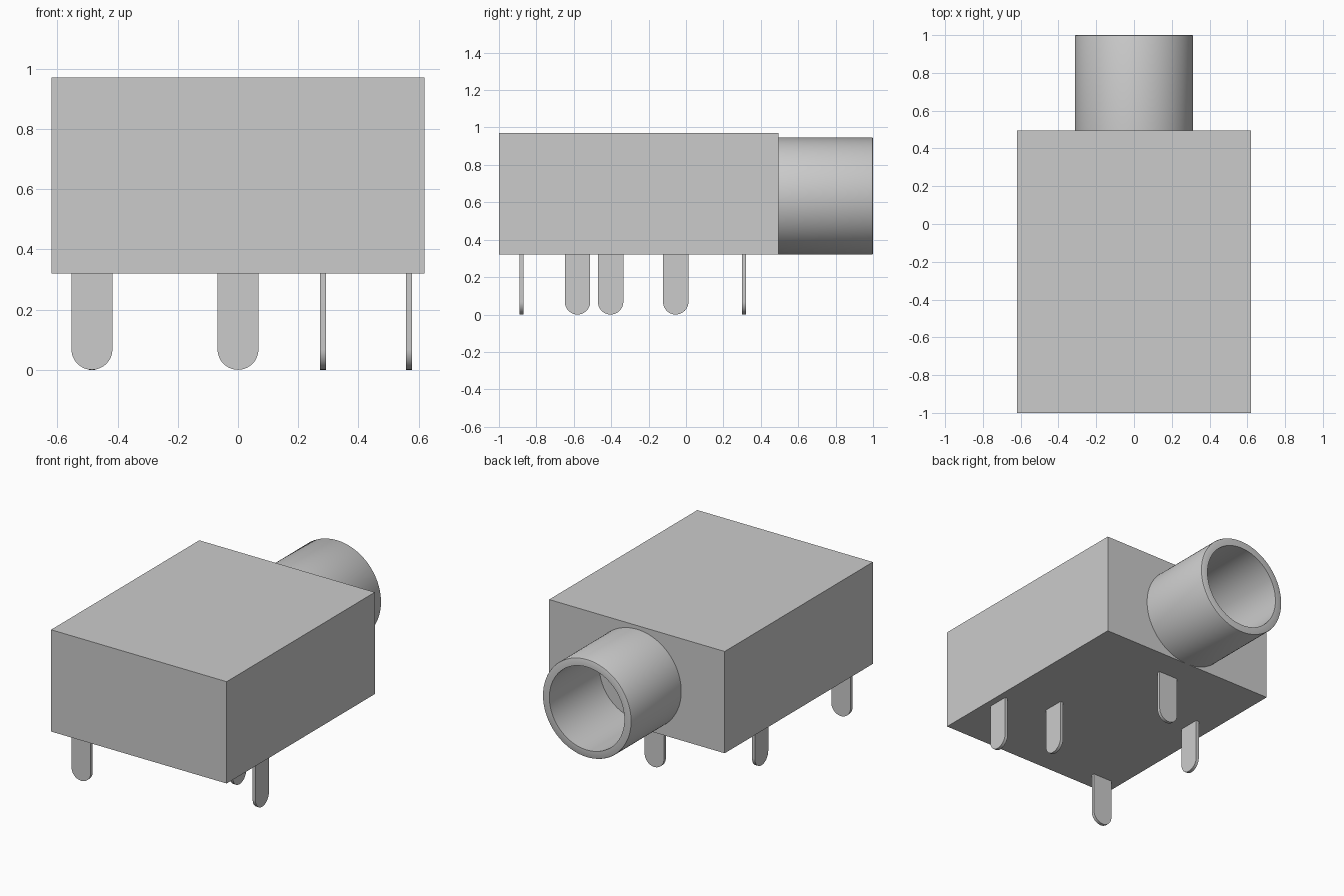
import bpy, bmesh, math
from mathutils import Vector, Matrix

old = bpy.data.objects.get("Cube")
if old:
    bpy.data.objects.remove(old, do_unlink=True)

GREY = (0.6, 0.6, 0.6, 1.0)
grey = bpy.data.materials.new("plain grey")
grey.use_nodes = True
grey.diffuse_color = GREY
grey.node_tree.nodes["Principled BSDF"].inputs["Base Color"].default_value = GREY

BACK = 0.495      # rear plane of the housing
FLOOR = 0.32      # underside of the housing


def make_object(name, bm):
    bmesh.ops.recalc_face_normals(bm, faces=bm.faces)
    mesh = bpy.data.meshes.new(name)
    bm.to_mesh(mesh)
    bm.free()
    mesh.materials.append(grey)
    obj = bpy.data.objects.new(name, mesh)
    bpy.context.collection.objects.link(obj)
    return obj


def smooth(obj):
    bpy.ops.object.select_all(action='DESELECT')
    obj.select_set(True)
    bpy.context.view_layer.objects.active = obj
    bpy.ops.object.shade_smooth_by_angle(angle=math.radians(30))


def housing():
    bm = bmesh.new()
    bmesh.ops.create_cube(bm, size=1)
    bmesh.ops.scale(bm, vec=(1.24, BACK + 1, 0.65), verts=bm.verts)
    bmesh.ops.translate(bm, vec=(0, (BACK - 1) / 2, FLOOR + 0.325), verts=bm.verts)
    make_object("housing", bm)


def barrel():
    # Tube wall turned around the socket axis, with a tiny rounded outer lip
    outer, inner, lip = 0.313, 0.265, 0.006
    profile = [(inner, BACK), (outer, BACK), (outer, 1 - lip),
               (outer - lip * 0.3, 1 - lip * 0.3), (outer - lip, 1), (inner, 1)]
    centre = Vector((0, 0, FLOOR + outer))
    bm = bmesh.new()
    verts = [bm.verts.new(centre + Vector((r, y, 0))) for r, y in profile]
    edges = [bm.edges.new((verts[i - 1], verts[i])) for i in range(len(verts))]
    bmesh.ops.spin(bm, geom=verts + edges, cent=centre, axis=(0, 1, 0),
                   angle=math.tau, steps=96, use_merge=True)
    bmesh.ops.remove_doubles(bm, verts=bm.verts, dist=0.0001)
    smooth(make_object("socket_barrel", bm))


def pin(name, x, y, turned):
    # Flat tab with a half-round tip
    radius, thick, steps = 0.068, 0.02, 24
    outline = [(radius, FLOOR + 0.01)]
    for i in range(steps + 1):
        a = math.pi * i / steps
        outline.append((radius * math.cos(a), radius - radius * math.sin(a)))
    outline.append((-radius, FLOOR + 0.01))
    bm = bmesh.new()
    face = bm.faces.new([bm.verts.new((u, -thick / 2, z)) for u, z in outline])
    extruded = bmesh.ops.extrude_face_region(bm, geom=[face], use_keep_orig=True)
    moved = [g for g in extruded["geom"] if isinstance(g, bmesh.types.BMVert)]
    bmesh.ops.translate(bm, vec=(0, thick, 0), verts=moved)
    if turned:
        bmesh.ops.rotate(bm, matrix=Matrix.Rotation(math.pi / 2, 3, 'Z'), verts=bm.verts)
    bmesh.ops.translate(bm, vec=(x, y, 0), verts=bm.verts)
    smooth(make_object(name, bm))


housing()
barrel()
pin("front_pin", -0.485, -0.88, False)
pin("rear_pin", 0, 0.31, False)
pin("right_side_pin", -0.485, -0.055, True)
pin("left_inner_pin", 0.283, -0.403, True)
pin("left_outer_pin", 0.567, -0.58, True)
